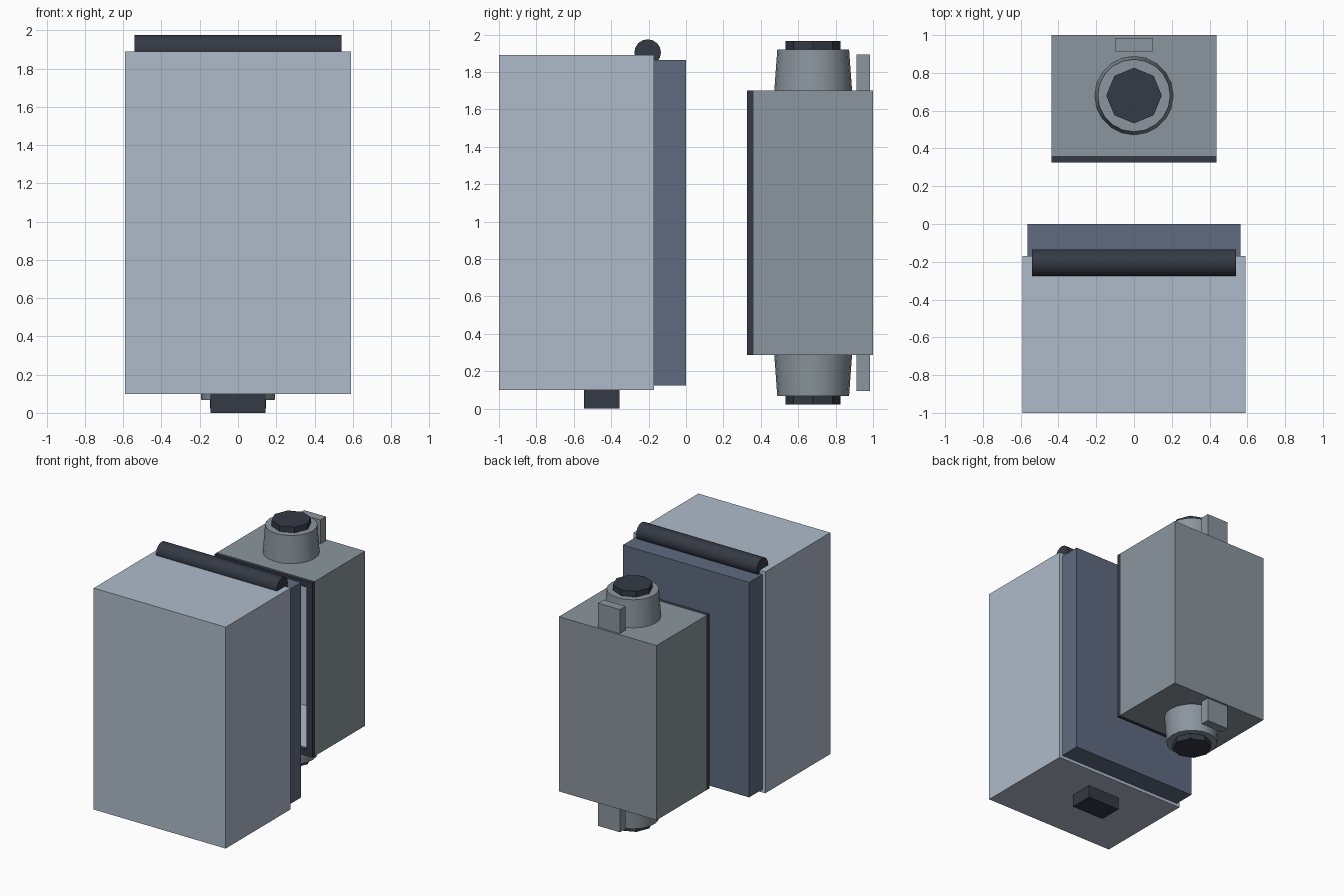
import bpy, bmesh, math
from mathutils import Vector

default = bpy.data.objects.get("Cube")
if default:
    bpy.data.objects.remove(default, do_unlink=True)


def material(name, rgb):
    m = bpy.data.materials.new(name)
    m.use_nodes = True
    m.diffuse_color = (*rgb, 1)
    m.node_tree.nodes["Principled BSDF"].inputs["Base Color"].default_value = (*rgb, 1)
    return m


LIGHT = material("pale blue grey", (0.43, 0.50, 0.60))
GREY = material("mid grey", (0.26, 0.305, 0.34))
SLATE = material("slate blue", (0.115, 0.145, 0.215))
DARK = material("dark charcoal", (0.034, 0.041, 0.058))


def box(name, mat, x, y, z):
    """Box that is symmetric in x, with (min, max) ranges in y and z."""
    size = Vector((2 * x, y[1] - y[0], z[1] - z[0]))
    bpy.ops.mesh.primitive_cube_add(size=1, location=(0, sum(y) / 2, sum(z) / 2))
    ob = bpy.context.object
    ob.name = name
    for v in ob.data.vertices:
        v.co *= size
    ob.data.materials.append(mat)
    return ob


def tube(name, mat, sides, r1, r2, depth, loc, rot=(0, 0, 0)):
    bpy.ops.mesh.primitive_cone_add(vertices=sides, radius1=r1, radius2=r2,
                                    depth=depth, location=loc, rotation=rot)
    ob = bpy.context.object
    ob.name = name
    ob.data.materials.append(mat)
    bpy.ops.object.shade_smooth_by_angle(angle=math.radians(30))


# Front housing
box("front_housing", LIGHT, 0.59, (-1, -0.17), (0.1, 1.89))
box("back_slab", SLATE, 0.565, (-0.17, 0), (0.125, 1.863))
box("bottom_block", DARK, 0.145, (-0.545, -0.355), (0, 0.1))
tube("top_bar", DARK, 16, 0.071, 0.071, 1.08, (0, -0.205, 1.904), (0, math.pi / 2, 0))

# Rear housing, open towards the front, with a pale lining
BORDER = 0.05
rear = box("rear_housing", GREY, 0.437, (0.36, 1), (0.288, 1.70))
rear.data.materials.append(LIGHT)
bm = bmesh.new()
bm.from_mesh(rear.data)
front = min(bm.faces, key=lambda f: f.calc_center_median().y)
bmesh.ops.inset_region(bm, faces=[front], thickness=BORDER, use_even_offset=True)
inner = bmesh.ops.extrude_discrete_faces(bm, faces=[front])["faces"][0]
bmesh.ops.translate(bm, verts=inner.verts, vec=(0, 0.59, 0))
for e in inner.edges:
    for f in e.link_faces:
        f.material_index = 1
bm.to_mesh(rear.data)
bm.free()

# Dark frame around the opening
FY = (0.325, 0.36)
box("frame_top", DARK, 0.437, FY, (1.70 - BORDER, 1.70))
box("frame_bottom", DARK, 0.437, FY, (0.288, 0.288 + BORDER))
for side, name in ((1, "frame_left"), (-1, "frame_right")):
    bar = box(name, DARK, BORDER / 2, FY, (0.288 + BORDER, 1.70 - BORDER))
    bar.location.x = side * (0.437 - BORDER / 2)

# Tapered hub, octagonal cap and tab at both ends of the rear housing
MID = 0.994
for s, end in ((1, "top"), (-1, "bottom")):
    flip = (0 if s > 0 else math.pi, 0, 0)
    tube(end + "_hub", GREY, 20, 0.208, 0.192, 0.22, (0, 0.68, MID + s * 0.816), flip)
    tube(end + "_cap", DARK, 8, 0.147, 0.147, 0.046, (0, 0.68, MID + s * 0.949), flip)
    tab = box(end + "_tab", GREY, 0.098, (0.912, 0.984), (0, 0.194))
    tab.location.z = MID + s * 0.803
